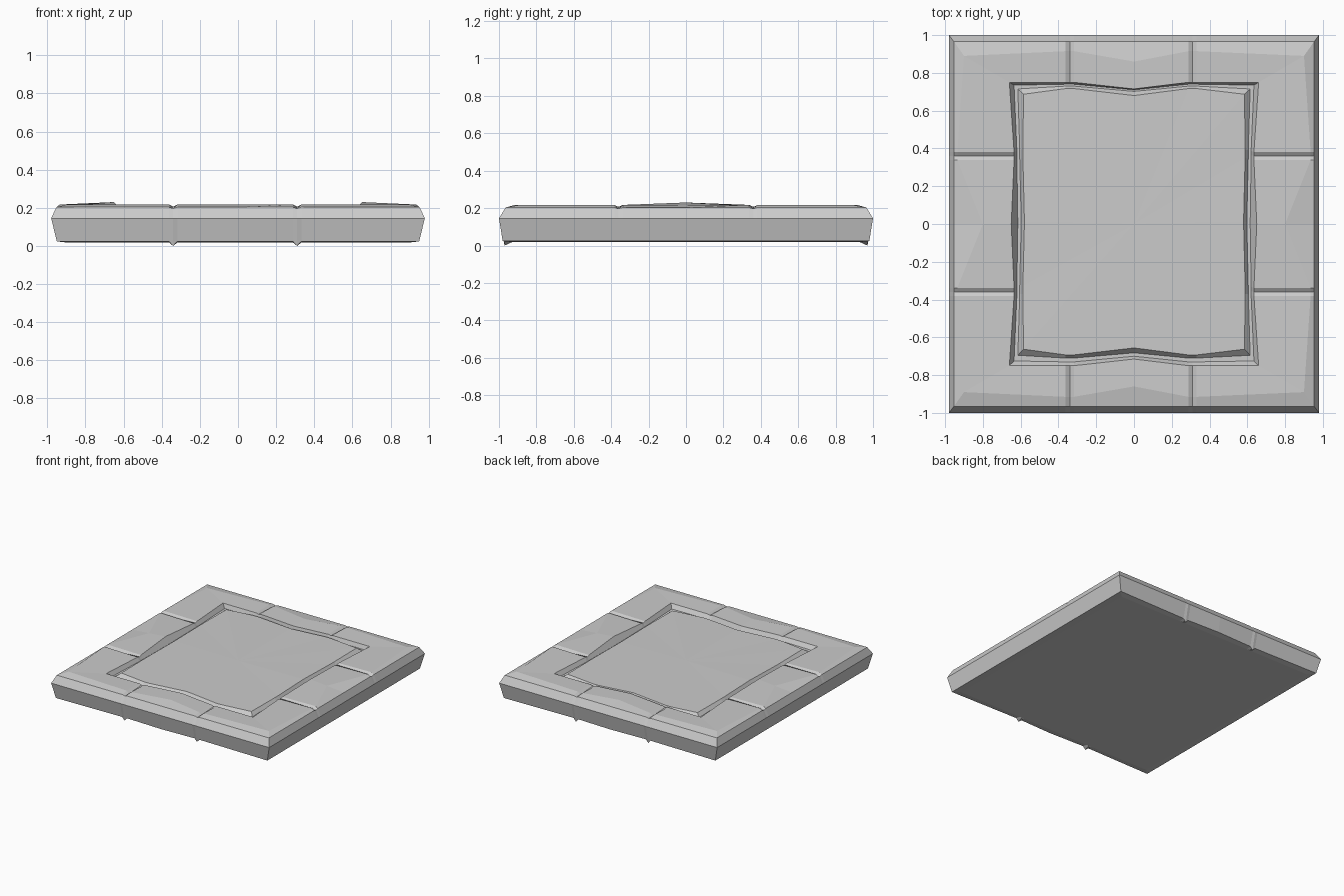
import bpy, bmesh

if "Cube" in bpy.data.objects:
    bpy.data.objects.remove(bpy.data.objects["Cube"])

JX = (-0.34, 0.31)   # stone joints along front/back
JY = (-0.36, 0.36)   # stone joints along left/right
W = 0.022            # half width of a joint notch


def side(joints, c, d_c, d_j, d_m, z, drop, rise):
    """Profile along one side from -c to +c: (along, distance out, height)."""
    pts = [(-c, d_c, z)]
    for k, j in enumerate(joints):
        pts += [(j - W, d_j, z), (j, d_j, z - drop), (j + W, d_j, z)]
        if k == 0:
            pts.append((0, d_m, z + rise))
    return pts


def ring(cx, jx, mx, cy, jy, my, z, drop=(0, 0), rise=(0, 0), shift=0.0):
    """Closed loop around the tile; drop/rise are (front/back, left/right)."""
    back = side(sorted(-j for j in JX), cx, cy, jy, my, z, drop[0], rise[0])
    front = side(JX, cx, cy, jy, my, z, drop[0], rise[0])
    ends = side(JY, cy, cx, jx, mx, z, drop[1], rise[1])
    loop = [(a, -d, h) for a, d, h in front]
    loop += [(d, a, h) for a, d, h in ends]
    loop += [(-a, d, h) for a, d, h in back]
    loop += [(-d, -a, h) for a, d, h in ends]
    return [(x, y + shift, h) for x, y, h in loop]


def loft(name, rings, centre=None, cap_bottom=False):
    bm = bmesh.new()
    loops = [[bm.verts.new(p) for p in r] for r in rings]
    n = len(loops[0])
    for lo, hi in zip(loops, loops[1:]):
        for i in range(n):
            k = (i + 1) % n
            bm.faces.new((lo[i], lo[k], hi[k], hi[i]))
    if cap_bottom:
        bm.faces.new(loops[0][::-1])
    if centre:
        c = bm.verts.new(centre)
        for i in range(n):
            bm.faces.new((loops[-1][i], loops[-1][(i + 1) % n], c))
    me = bpy.data.meshes.new(name)
    bm.to_mesh(me)
    bm.free()
    ob = bpy.data.objects.new(name, me)
    bpy.context.collection.objects.link(ob)
    return ob


# One continuous carved slab: underside, walls, border stones, groove, panel
loft("carved_stone_tile", [
    ring(.90, .90, .90, .93, .93, .93, .018),                               # underside
    ring(.95, .95, .95, .98, .97, .98, .024, drop=(.024, 0)),               # bottom edge
    ring(.98, .98, .98, 1.0, 1.0, 1.0, .145),                               # widest line
    ring(.953, .953, .953, .965, .965, .965, .203, drop=(.006, .006)),      # top edge
    ring(.90, .935, .80, .89, .915, .86, .217, drop=(.020, .024)),          # scalloped crest
    ring(.66, .635, .65, .75, .75, .715, .212, drop=(.006, .006),
         rise=(.003, .018)),                                                # border lip
    ring(.635, .62, .615, .73, .735, .705, .180, shift=.005),               # groove
    ring(.615, .605, .597, .705, .720, .692, .180, shift=.010),             # panel foot
    ring(.585, .588, .580, .675, .705, .668, .204, rise=(.003, .003),
         shift=.012),                                                       # panel rim
], centre=(0, 0, .208), cap_bottom=True)
